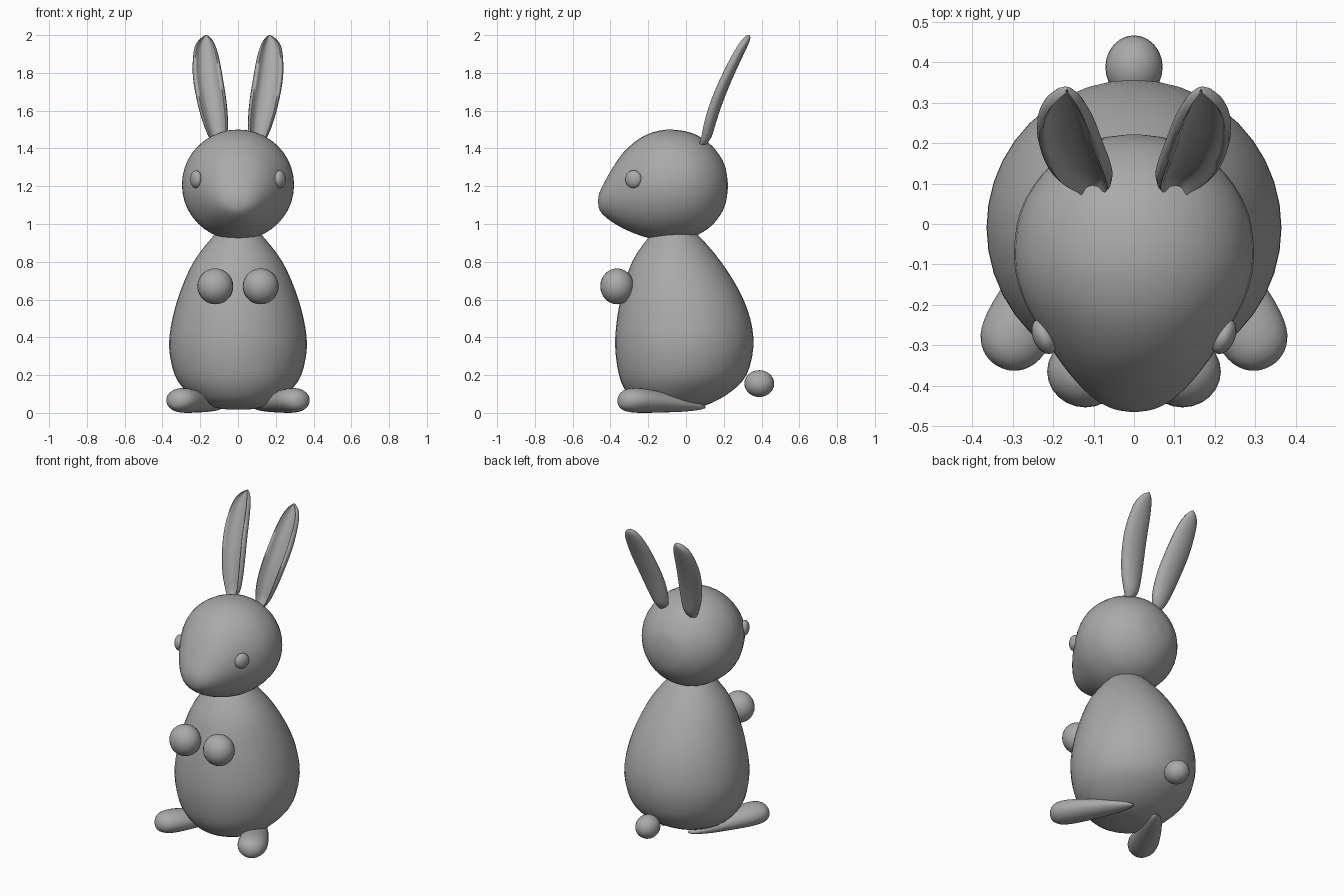
import bpy, bmesh, math
from mathutils import Vector, Matrix

grey = bpy.data.materials.new("soft_grey")
grey.diffuse_color = (0.4, 0.4, 0.4, 1)


def smooth_keys(keys, steps=3):
    """Catmull-Rom interpolation between profile rows."""
    out = []
    for i in range(len(keys) - 1):
        a, b = keys[max(i - 1, 0)], keys[i]
        c, d = keys[i + 1], keys[min(i + 2, len(keys) - 1)]
        for s in range(steps):
            t = s / steps
            out.append([0.5 * (2 * q + (r - p) * t + (2 * p - 5 * q + 4 * r - w) * t * t
                               + (3 * q - p - 3 * r + w) * t ** 3)
                        for p, q, r, w in zip(a, b, c, d)])
    return out + [list(keys[-1])]


def finish(name, bm, angle=60):
    bmesh.ops.recalc_face_normals(bm, faces=bm.faces[:])
    mesh = bpy.data.meshes.new(name)
    bm.to_mesh(mesh)
    bm.free()
    mesh.materials.append(grey)
    ob = bpy.data.objects.new(name, mesh)
    bpy.context.collection.objects.link(ob)
    bpy.context.view_layer.objects.active = ob
    ob.select_set(True)
    bpy.ops.object.shade_smooth_by_angle(angle=math.radians(angle))
    ob.select_set(False)
    return ob


def loft(name, rings, angle=60):
    bm = bmesh.new()
    loops = [[bm.verts.new(p) for p in ring] for ring in rings]
    n = len(loops[0])
    for a, b in zip(loops, loops[1:]):
        for i in range(n):
            bm.faces.new((a[i], a[(i + 1) % n], b[(i + 1) % n], b[i]))
    bm.faces.new(loops[0])
    bm.faces.new(loops[-1])
    return finish(name, bm, angle)


def circle(n):
    return [(math.cos(2 * math.pi * i / n), math.sin(2 * math.pi * i / n)) for i in range(n)]


def ball(name, centre, radii, turn=0):
    bm = bmesh.new()
    bmesh.ops.create_uvsphere(bm, u_segments=24, v_segments=14, radius=1)
    bm.transform(Matrix.Translation(centre) @ Matrix.Rotation(turn, 4, 'Z')
                 @ Matrix.Diagonal((*radii, 1)))
    return finish(name, bm)


# Body: height, half width, front y, back y
body = [(0.018, 0.02, -0.06, -0.02), (0.022, 0.09, -0.14, 0.04), (0.05, 0.19, -0.25, 0.13),
        (0.11, 0.27, -0.315, 0.235), (0.2, 0.335, -0.355, 0.32), (0.35, 0.365, -0.375, 0.357),
        (0.5, 0.347, -0.365, 0.34), (0.65, 0.303, -0.335, 0.28), (0.8, 0.235, -0.285, 0.185),
        (0.92, 0.145, -0.205, 0.085), (1.0, 0.07, -0.13, 0.0)]
loft("body", [[(w * c, (f + b) / 2 + (b - f) / 2 * s, z) for c, s in circle(40)]
              for z, w, f, b in smooth_keys(body)])

# Head: y, half width, low z, high z
head = [(-0.465, 0.01, 1.11, 1.13), (-0.458, 0.05, 1.075, 1.165), (-0.435, 0.095, 1.045, 1.215),
        (-0.39, 0.143, 1.01, 1.295), (-0.33, 0.19, 0.975, 1.38), (-0.25, 0.24, 0.942, 1.45),
        (-0.17, 0.28, 0.92, 1.487), (-0.08, 0.297, 0.915, 1.5), (0.03, 0.282, 0.93, 1.482),
        (0.12, 0.23, 0.978, 1.43), (0.18, 0.16, 1.045, 1.36), (0.21, 0.095, 1.11, 1.295),
        (0.222, 0.01, 1.19, 1.21)]
loft("head", [[(w * c, y, (lo + hi) / 2 + (hi - lo) / 2 * s) for c, s in circle(40)]
              for y, w, lo, hi in smooth_keys(head)])

# Tail
ball("tail", (0, 0.388, 0.155), (0.071, 0.079, 0.071))

# Ear profile: z, inner x, outer x, centre y, half depth
ear = [(1.42, 0.085, 0.13, 0.085, 0.02), (1.46, 0.06, 0.155, 0.105, 0.03),
       (1.54, 0.053, 0.187, 0.125, 0.035), (1.65, 0.061, 0.217, 0.16, 0.037),
       (1.77, 0.08, 0.238, 0.21, 0.036), (1.87, 0.098, 0.239, 0.258, 0.034),
       (1.94, 0.118, 0.228, 0.295, 0.03), (1.98, 0.14, 0.202, 0.318, 0.022),
       (2.0, 0.162, 0.17, 0.33, 0.008)]
# Ear cross-section with a hollow front and a raised rim
section = [(-1, 0), (-0.85, 0.45), (-0.5, 0.85), (0, 1), (0.5, 0.85), (0.85, 0.45), (1, 0),
           (0.93, -0.6), (0.8, -0.8), (0.68, -0.55), (0.55, 0.0), (0.3, 0.25), (0, 0.33),
           (-0.3, 0.25), (-0.55, 0.0), (-0.68, -0.55), (-0.8, -0.8), (-0.93, -0.6)]

# Foot profile: distance from heel, half width, low z, high z
foot = [(0.0, 0.008, 0.025, 0.035), (0.04, 0.03, 0.015, 0.052), (0.14, 0.058, 0.006, 0.083),
        (0.27, 0.078, 0.002, 0.112), (0.38, 0.088, 0.0, 0.13), (0.45, 0.082, 0.004, 0.13),
        (0.49, 0.06, 0.016, 0.115), (0.51, 0.03, 0.035, 0.09), (0.515, 0.006, 0.06, 0.066)]
heel = Vector((0.09, 0.1, 0))
along = Vector((0.25, -0.46, 0)).normalized()
across = Vector((-along.y, along.x, 0))

for side, label in ((-1, "right"), (1, "left")):
    ball(label + "_paw", (0.12 * side, -0.365, 0.67), (0.095, 0.089, 0.095))
    ball(label + "_eye", (0.222 * side, -0.278, 1.237), (0.028, 0.046, 0.047), 0.4 * -side)
    loft(label + "_ear", [[(side * ((a + b) / 2 + (b - a) / 2 * u), y + d * v, z) for u, v in section]
                          for z, a, b, y, d in smooth_keys(ear)], 75)
    rings = []
    for t, w, lo, hi in smooth_keys(foot):
        ring = []
        for c, s in circle(24):
            p = heel + along * t + across * w * c
            ring.append((p.x * side, p.y, (lo + hi) / 2 + (hi - lo) / 2 * s))
        rings.append(ring)
    loft(label + "_foot", rings)
